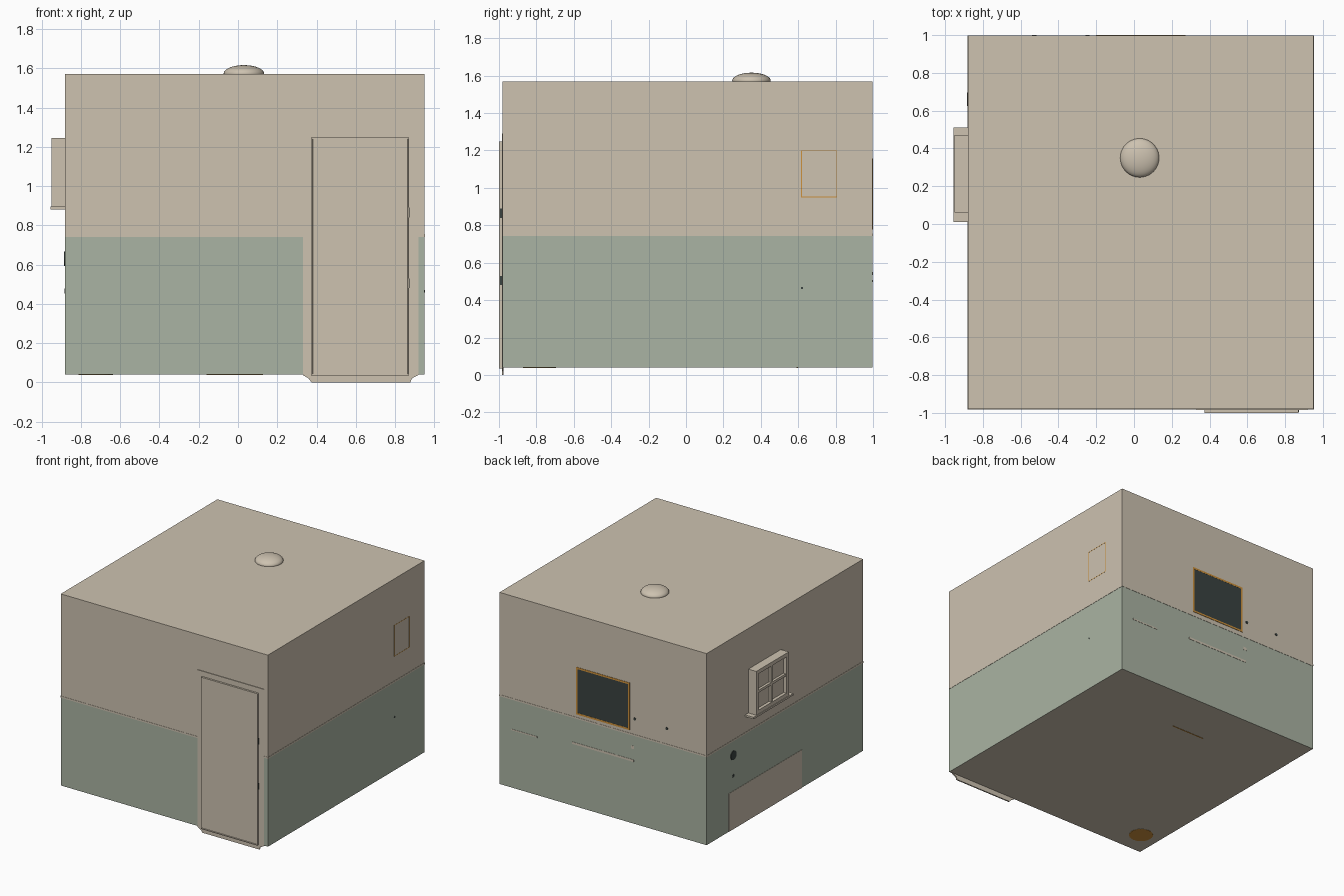
import bpy, bmesh, math
from mathutils import Matrix

if "Cube" in bpy.data.objects:
    bpy.data.objects.remove(bpy.data.objects["Cube"])


def mat(name, rgb):
    m = bpy.data.materials.new(name)
    m.diffuse_color = [((c / 255 + 0.055) / 1.055) ** 2.4 for c in rgb] + [1]
    m.use_nodes = True
    m.node_tree.nodes["Principled BSDF"].inputs["Base Color"].default_value = m.diffuse_color
    return m


BEIGE = mat("warm beige", (205, 194, 176))
GREEN = mat("sage green", (170, 180, 163))
ORANGE = mat("orange wood", (205, 145, 60))
DARK = mat("dark glass", (58, 66, 64))


def finish(name, bm, *mats):
    bmesh.ops.recalc_face_normals(bm, faces=bm.faces)
    me = bpy.data.meshes.new(name)
    bm.to_mesh(me)
    bm.free()
    for m in mats:
        me.materials.append(m)
    ob = bpy.data.objects.new(name, me)
    bpy.context.collection.objects.link(ob)
    return ob


def add_box(bm, x0, x1, y0, y1, z0, z1):
    m = Matrix.Translation(((x0 + x1) / 2, (y0 + y1) / 2, (z0 + z1) / 2))
    bmesh.ops.create_cube(bm, size=1, matrix=m @ Matrix.Diagonal((x1 - x0, y1 - y0, z1 - z0, 1)))


def boxes(name, m, *dims):
    bm = bmesh.new()
    for d in dims:
        add_box(bm, *d)
    return finish(name, bm, m)


def disc(name, m, loc, r, axis, depth):
    bm = bmesh.new()
    rot = {"x": Matrix.Rotation(math.pi / 2, 4, "Y"),
           "y": Matrix.Rotation(math.pi / 2, 4, "X"), "z": Matrix()}[axis]
    bmesh.ops.create_cone(bm, cap_ends=True, segments=24, radius1=r, radius2=r,
                          depth=depth, matrix=Matrix.Translation(loc) @ rot)
    return finish(name, bm, m)


X0, X1, Y0, Y1, Z0, ZM, Z1 = -0.88, 0.95, -0.98, 0.997, 0.04, 0.742, 1.57

# room shell: walls split at the dado height, green below
bm = bmesh.new()
add_box(bm, X0, X1, Y0, Y1, Z0, Z1)
bmesh.ops.bisect_plane(bm, geom=bm.verts[:] + bm.edges[:] + bm.faces[:],
                       plane_co=(0, 0, ZM), plane_no=(0, 0, 1))
for f in bm.faces:
    f.normal_update()
    c = f.calc_center_median()
    f.material_index = 1 if abs(f.normal.z) < 0.5 and c.z < ZM else 0
finish("room_shell", bm, BEIGE, GREEN)

# dado rail around the walls
e = 0.002
boxes("dado_rail", BEIGE,
      (X0 - e, X1 + e, Y0 - e, Y0, ZM, ZM + 0.013), (X0 - e, X1 + e, Y1, Y1 + e, ZM, ZM + 0.013),
      (X0 - e, X0, Y0, Y1, ZM, ZM + 0.013), (X1, X1 + e, Y0, Y1, ZM, ZM + 0.013))

# door casing with a chamfered threshold
bm = bmesh.new()
pts = [(0.375, 0), (0.878, 0), (0.885, 0.02), (0.918, 0.038), (0.918, 1.29),
       (0.33, 1.29), (0.33, 0.038), (0.36, 0.02)]
face = bm.faces.new([bm.verts.new((x, -0.975, z)) for x, z in pts])
ext = bmesh.ops.extrude_face_region(bm, geom=[face])
bmesh.ops.translate(bm, vec=(0, -0.01, 0),
                    verts=[v for v in ext["geom"] if isinstance(v, bmesh.types.BMVert)])
finish("door_casing", bm, BEIGE)

# door leaf with a shallow sunk panel
bm = bmesh.new()
add_box(bm, 0.373, 0.872, -1.0, -0.98, 0.035, 1.248)
front = [f for f in bm.faces if f.calc_center_median().y < -0.999]
bmesh.ops.inset_region(bm, faces=front, thickness=0.01, depth=0)
bmesh.ops.inset_region(bm, faces=front, thickness=0.002, depth=-0.004)
finish("door_leaf", bm, BEIGE)
boxes("door_hinges", DARK, *[(0.870, 0.874, -0.995, -0.985, z, z + 0.05) for z in (0.48, 0.84)])

# window box: sill, outer frame, crossing bars, panes
boxes("window_sill", BEIGE, (-0.955, X0, 0.01, 0.51, 0.88, 0.895))
xf, ya, yb, za, zb, t = -0.95, 0.06, 0.47, 0.895, 1.245, 0.03
boxes("window_frame", BEIGE,
      (xf, X0, ya, ya + t, za, zb), (xf, X0, yb - t, yb, za, zb),
      (xf, X0, ya + t, yb - t, za, za + t), (xf, X0, ya + t, yb - t, zb - t, zb),
      (xf + 0.005, -0.92, 0.255, 0.275, za + t, zb - t),
      (xf + 0.005, -0.92, ya + t, yb - t, 1.06, 1.08))
boxes("window_panes", BEIGE, (-0.925, -0.915, ya + t, yb - t, za + t, zb - t))

# bath side showing on the left wall, plus pipe ends
boxes("bath_side", BEIGE, (X0 - 0.002, X0, -0.205, 0.72, Z0, 0.345))
disc("drain_ring", DARK, (X0 - 0.002, 0.66, 0.63), 0.036, "x", 0.006)
disc("left_pipe_end", DARK, (X0 - 0.001, 0.66, 0.466), 0.012, "x", 0.004)
disc("right_pipe_end", DARK, (X1 + 0.001, 0.62, 0.465), 0.006, "x", 0.004)

# mirror on the back wall
boxes("mirror_glass", DARK, (-0.19, 0.26, Y1, Y1 + 0.002, 0.79, 1.145))


def rim(name, horizontal, a0, a1, z0, z1, w, d0, d1):
    strips = [(a0, a0 + w, z0, z1), (a1 - w, a1, z0, z1),
              (a0 + w, a1 - w, z0, z0 + w), (a0 + w, a1 - w, z1 - w, z1)]
    boxes(name, ORANGE, *[(a, b, d0, d1, c, d) if horizontal == "x" else (d0, d1, a, b, c, d)
                          for a, b, c, d in strips])


rim("mirror_frame", "x", -0.202, 0.273, 0.778, 1.156, 0.014, Y1, Y1 + 0.003)
rim("cabinet_outline", "y", 0.615, 0.808, 0.95, 1.2, 0.004, X1, X1 + 0.001)

# shelf edges and fixings on the back wall
boxes("shelf_edges", BEIGE, (0.616, 0.845, Y1, Y1 + 0.002, 0.498, 0.508),
      (-0.237, 0.308, Y1, Y1 + 0.002, 0.533, 0.55), (-0.24, -0.215, Y1, Y1 + 0.001, 0.635, 0.66))
for i, x in enumerate((-0.246, -0.528)):
    disc("back_fixing_%d" % i, DARK, (x, Y1 + 0.001, 0.878), 0.011, "y", 0.004)

# ceiling lamp dome poking through the roof
bm = bmesh.new()
bmesh.ops.create_uvsphere(bm, u_segments=40, v_segments=20, radius=1,
                          matrix=Matrix.Translation((0.03, 0.35, 1.573)) @ Matrix.Diagonal((0.103, 0.103, 0.043, 1)))
for f in bm.faces:
    f.smooth = True
finish("ceiling_lamp", bm, BEIGE)

# items showing through the floor
disc("bin_base", ORANGE, (-0.725, -0.784, Z0), 0.088, "z", 0.004)
boxes("floor_strip", ORANGE, (-0.16, 0.128, 0.59, 0.598, Z0 - 0.002, Z0))
